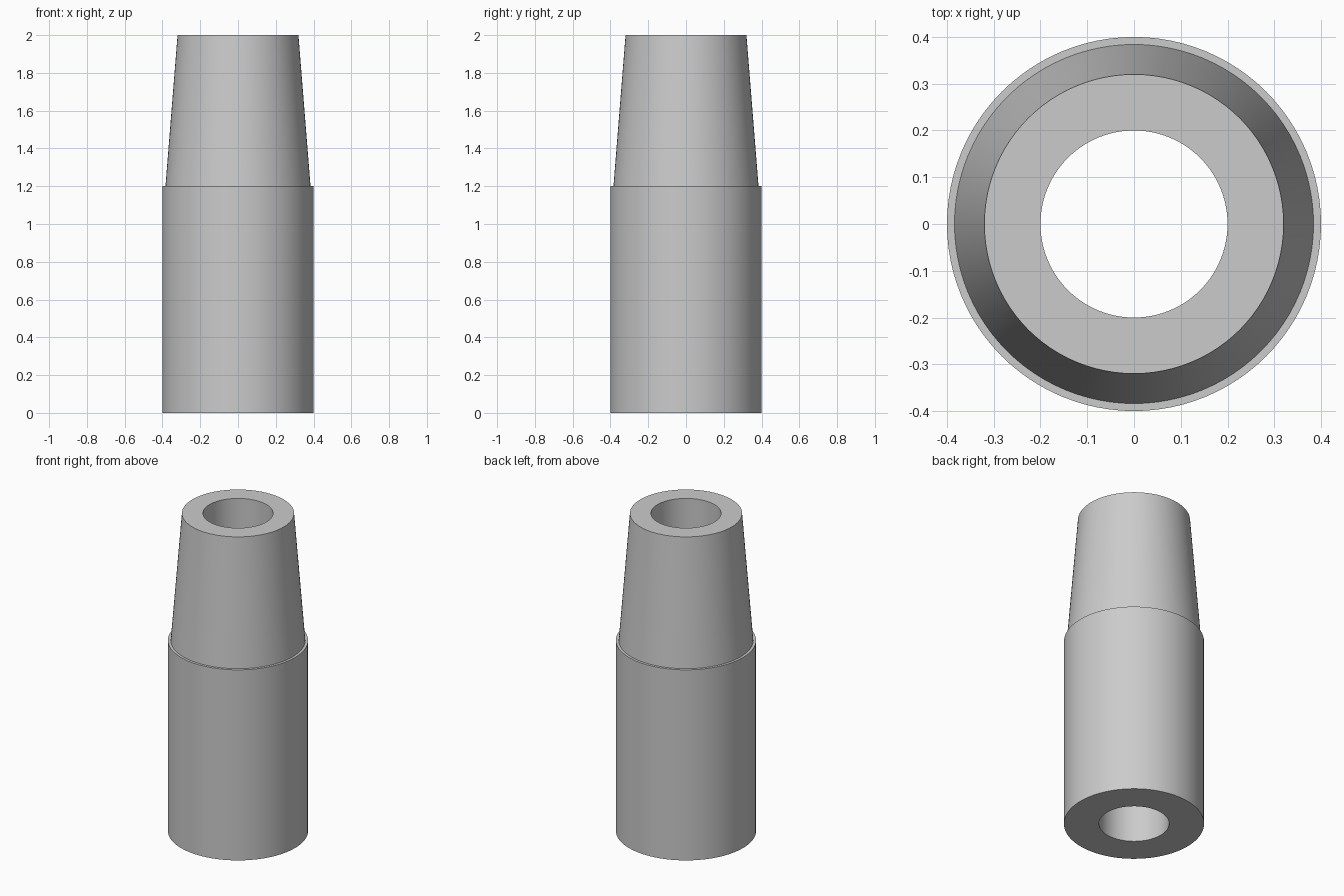
import bpy
import bmesh
import math

cube = bpy.data.objects.get("Cube")
if cube:
    bpy.data.objects.remove(cube, do_unlink=True)

SEGMENTS = 96

# Plain grey material
grey = bpy.data.materials.new("light grey")
grey.use_nodes = True
colour = (0.6, 0.6, 0.6, 1.0)
grey.diffuse_color = colour
grey.node_tree.nodes["Principled BSDF"].inputs["Base Color"].default_value = colour


def lathe(name, profile, material):
    """Revolve a closed (radius, height) profile about the z axis."""
    bm = bmesh.new()
    verts = [bm.verts.new((r, 0, z)) for r, z in profile]
    edges = [bm.edges.new((a, b)) for a, b in zip(verts, verts[1:] + verts[:1])]
    bmesh.ops.spin(bm, geom=verts + edges, cent=(0, 0, 0), axis=(0, 0, 1),
                   angle=math.tau, steps=SEGMENTS, use_merge=True)
    bmesh.ops.remove_doubles(bm, verts=bm.verts[:], dist=1e-5)
    bmesh.ops.recalc_face_normals(bm, faces=bm.faces[:])
    mesh = bpy.data.meshes.new(name)
    bm.to_mesh(mesh)
    bm.free()
    mesh.materials.append(material)
    obj = bpy.data.objects.new(name, mesh)
    bpy.context.collection.objects.link(obj)
    bpy.ops.object.select_all(action="DESELECT")
    obj.select_set(True)
    bpy.context.view_layer.objects.active = obj
    bpy.ops.object.shade_smooth_by_angle(angle=math.radians(30))
    return obj


# Straight sleeve, narrow shoulder, tapered neck and through bore
BORE, SLEEVE, NECK_BASE, NECK_TOP = 0.2, 0.4, 0.384, 0.32
lathe("tapered_sleeve", [
    (BORE, 0), (SLEEVE, 0), (SLEEVE, 1.2),
    (NECK_BASE, 1.2), (NECK_TOP, 2), (BORE, 2),
], grey)
